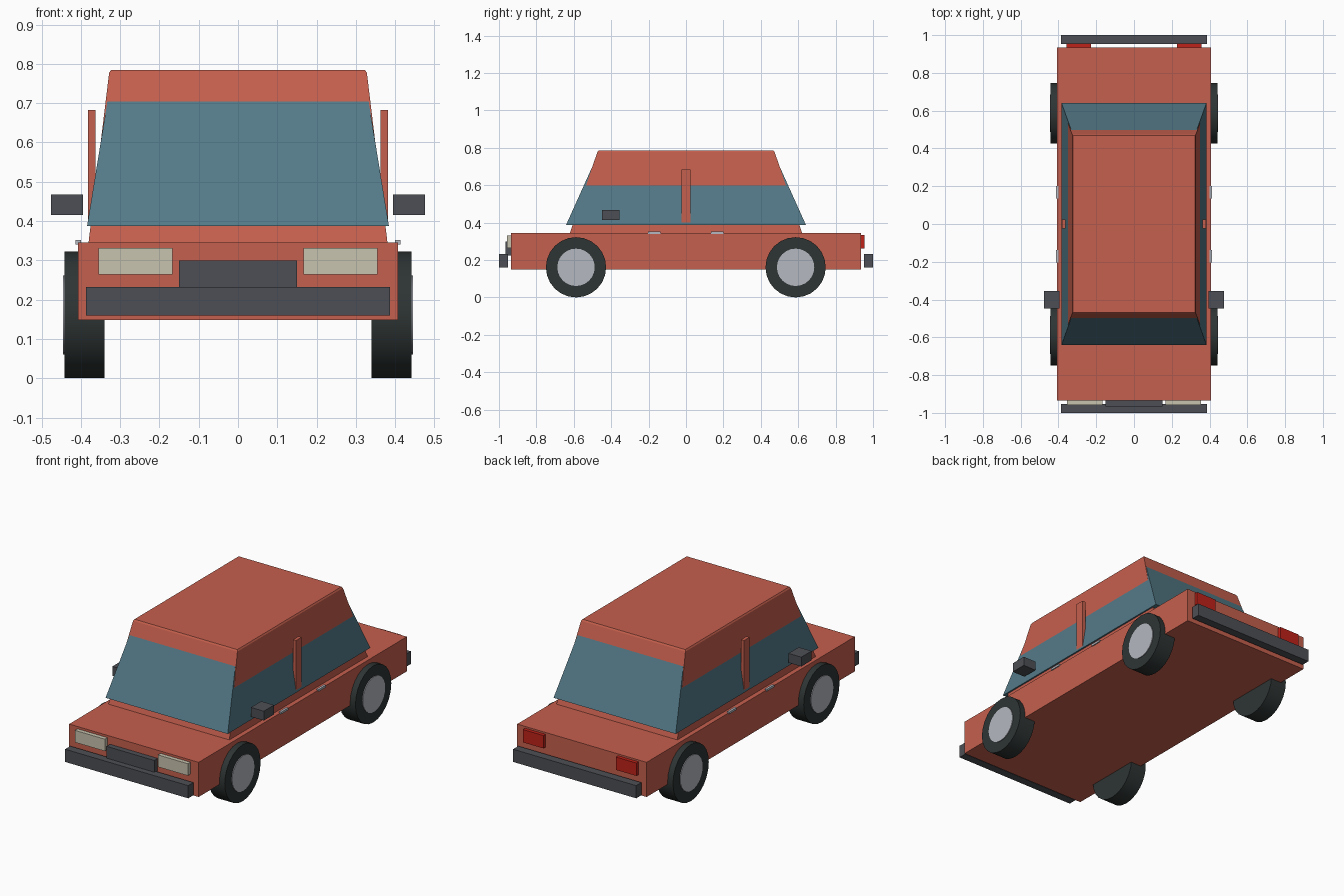
import bpy, bmesh, math
from mathutils import Matrix

if "Cube" in bpy.data.objects:
    bpy.data.objects.remove(bpy.data.objects["Cube"])


def material(name, rgb):
    m = bpy.data.materials.new(name)
    m.diffuse_color = (*rgb, 1)
    m.use_nodes = True
    m.node_tree.nodes["Principled BSDF"].inputs["Base Color"].default_value = m.diffuse_color
    return m


RED = material("red paint", (0.56, 0.115, 0.075))
GLASS = material("blue glass", (0.088, 0.195, 0.245))
GREY = material("dark grey plastic", (0.075, 0.078, 0.09))
RUBBER = material("black rubber", (0.027, 0.035, 0.034))
METAL = material("light metal", (0.46, 0.48, 0.53))
LAMP = material("cream lamp", (0.58, 0.55, 0.43))
TAIL = material("tail lamp red", (0.52, 0.016, 0.01))


def finish(bm, name, mat):
    bmesh.ops.recalc_face_normals(bm, faces=bm.faces)
    me = bpy.data.meshes.new(name)
    bm.to_mesh(me)
    bm.free()
    me.materials.append(mat)
    ob = bpy.data.objects.new(name, me)
    bpy.context.collection.objects.link(ob)
    return ob


def box(name, mat, x, y, z):
    """Box from (min, max) pairs on each axis."""
    bm = bmesh.new()
    bmesh.ops.create_cube(bm, size=1)
    for v in bm.verts:
        v.co = [sum(r) / 2 + c * (r[1] - r[0]) for c, r in zip(v.co, (x, y, z))]
    return finish(bm, name, mat)


def tapered(name, mat, levels):
    """Stack of centred rectangles given as (half x, half y, z)."""
    bm = bmesh.new()
    rings = [[bm.verts.new((sx * hx, sy * hy, z))
              for sx, sy in ((-1, -1), (1, -1), (1, 1), (-1, 1))]
             for hx, hy, z in levels]
    for a, b in zip(rings, rings[1:]):
        for i in range(4):
            j = (i + 1) % 4
            bm.faces.new((a[i], a[j], b[j], b[i]))
    bm.faces.new(rings[0])
    bm.faces.new(rings[-1])
    return finish(bm, name, mat)


def disc(name, mat, radius, x, y, z, sides):
    """Cylinder lying along x, spanning the pair x."""
    bm = bmesh.new()
    bmesh.ops.create_cone(bm, cap_ends=True, segments=sides, radius1=radius,
                          radius2=radius, depth=x[1] - x[0],
                          matrix=Matrix.Translation((sum(x) / 2, y, z))
                          @ Matrix.Rotation(math.pi / 2, 4, 'Y'))
    ob = finish(bm, name, mat)
    bpy.context.view_layer.objects.active = ob
    ob.select_set(True)
    bpy.ops.object.shade_smooth_by_angle(angle=math.radians(30))
    ob.select_set(False)


def span(side, a, b):
    return tuple(sorted((side * a, side * b)))


# Lower body, cabin, and the glass band that sinks into the cabin near its top
box("body", RED, (-0.407, 0.407), (-0.935, 0.935), (0.148, 0.345))
tapered("cabin", RED, [(0.381, 0.622, 0.34), (0.328, 0.474, 0.777),
                       (0.323, 0.468, 0.785)])
tapered("window_band", GLASS, [(0.384, 0.641, 0.388), (0.325, 0.478, 0.75)])

# Bumpers and grille
box("front_bumper", GREY, (-0.387, 0.387), (-1, -0.953), (0.16, 0.232))
box("rear_bumper", GREY, (-0.387, 0.387), (0.953, 1), (0.16, 0.232))
box("grille", GREY, (-0.15, 0.15), (-0.966, -0.93), (0.225, 0.299))

for side, label in ((-1, "left"), (1, "right")):
    # Lamps
    box(label + "_headlight", LAMP, span(side, 0.167, 0.355),
        (-0.958, -0.93), (0.264, 0.332))
    box(label + "_tail_light", TAIL, span(side, 0.228, 0.357),
        (0.93, 0.955), (0.262, 0.335))
    # Door pillar and mirror
    box(label + "_pillar", RED, span(side, 0.363, 0.382),
        (-0.025, 0.025), (0.39, 0.683))
    box(label + "_mirror", GREY, span(side, 0.395, 0.476),
        (-0.448, -0.356), (0.415, 0.468))
    for y, end in ((-0.17, "front"), (0.168, "rear")):
        box(f"{label}_{end}_door_handle", METAL, span(side, 0.4, 0.413),
            (y - 0.033, y + 0.033), (0.34, 0.352))
    # Wheels
    for y, end in ((-0.588, "front"), (0.586, "rear")):
        disc(f"{label}_{end}_tyre", RUBBER, 0.161,
             span(side, 0.34, 0.441), y, 0.161, 24)
        disc(f"{label}_{end}_hub", METAL, 0.1,
             span(side, 0.36, 0.445), y, 0.161, 24)
